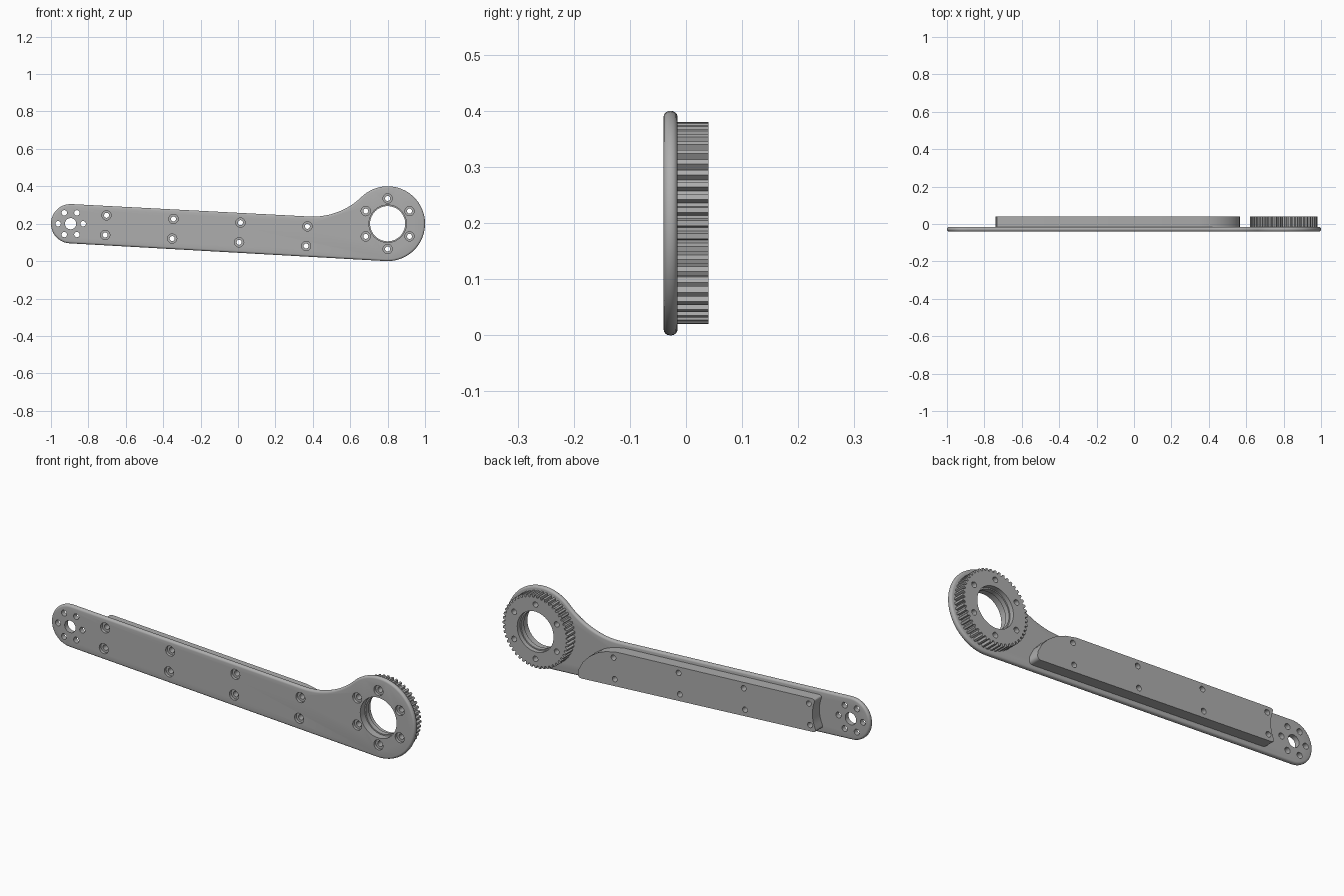
import bpy, bmesh
from math import sin, cos, pi, radians

if "Cube" in bpy.data.objects:
    bpy.data.objects.remove(bpy.data.objects["Cube"])

FRONT, SEAM, BACK = -0.04, -0.015, 0.04
HUB = (0.8, 0.2)
TIP = (-0.895, 0.2)

grey = bpy.data.materials.new("machined grey")
grey.use_nodes = True
colour = (0.42, 0.42, 0.42, 1)
grey.diffuse_color = colour
grey.node_tree.nodes["Principled BSDF"].inputs["Base Color"].default_value = colour


def arc(centre, r, start, end, n):
    """Points on an arc in the xz plane, angles in degrees."""
    angles = [radians(start + (end - start) * i / n) for i in range(n + 1)]
    return [(centre[0] + r * cos(a), centre[1] + r * sin(a)) for a in angles]


def make_object(name, bm):
    bmesh.ops.recalc_face_normals(bm, faces=bm.faces)
    mesh = bpy.data.meshes.new(name)
    bm.to_mesh(mesh)
    bm.free()
    mesh.materials.append(grey)
    obj = bpy.data.objects.new(name, mesh)
    bpy.context.collection.objects.link(obj)
    return obj


def prism(outline, y0, y1):
    """Extrude an xz outline along y."""
    bm = bmesh.new()
    face = bm.faces.new([bm.verts.new((x, y0, z)) for x, z in outline])
    new = bmesh.ops.extrude_face_region(bm, geom=[face])["geom"]
    moved = [v for v in new if isinstance(v, bmesh.types.BMVert)]
    bmesh.ops.translate(bm, verts=moved, vec=(0, y1 - y0, 0))
    bmesh.ops.recalc_face_normals(bm, faces=bm.faces)
    return bm


def is_depth_edge(e):
    return abs(e.verts[0].co.y - e.verts[1].co.y) > 0.001


def add_bore(bm, centre, steps, sides):
    """Closed stepped cylinder along y; steps are (radius, y)."""
    rings = []
    for r, y in steps:
        pts = arc(centre, r, 0, 360, sides)[:-1]
        rings.append([bm.verts.new((x, y, z)) for x, z in pts])
    for a, b in zip(rings, rings[1:]):
        for i in range(sides):
            j = (i + 1) % sides
            bm.faces.new((a[i], a[j], b[j], b[i]))
    bm.faces.new(rings[0])
    bm.faces.new(rings[-1])


# Arm plate: big hub, concave neck, tapered arm and round tip
outline = arc(HUB, 0.2, -93, 134, 48)
outline += arc((0.4, 0.613), 0.375, -46, -93, 16)
outline += arc(TIP, 0.105, 87, 267, 28)
bm = prism(outline, FRONT, SEAM)
rim = [e for e in bm.edges if not is_depth_edge(e)]
bmesh.ops.bevel(bm, geom=rim, offset=0.011, segments=4, profile=0.5, affect='EDGES')
arm_plate = make_object("arm_plate", bm)

# Stiffening pad on the back, scooped at the tip end and swept at the hub end
outline = [(0.57, 0.034), (0.563, 0.075), (0.54, 0.118), (0.505, 0.155),
           (0.46, 0.186), (0.41, 0.206), (0.35, 0.218)]
outline += arc(TIP, 0.172, 26, -31, 10)
bm = prism(outline, SEAM, BACK)
corners = [e for e in bm.edges if is_depth_edge(e) and e.calc_face_angle() > 0.7]
bmesh.ops.bevel(bm, geom=corners, offset=0.022, segments=5, profile=0.5, affect='EDGES')
stiffening_pad = make_object("stiffening_pad", bm)

# Toothed ring on the back of the hub
TEETH = 48
pitch = 360 / TEETH
outline = []
for i in range(TEETH):
    for r, part in ((0.168, -0.36), (0.18, -0.2), (0.18, 0.2), (0.168, 0.36)):
        outline += arc(HUB, r, (i + part) * pitch, 0, 1)[:1]
toothed_ring = make_object("toothed_ring", prism(outline, SEAM, BACK))

# Cutter holding every hole
bm = bmesh.new()
screw = [(0.025, -0.06), (0.025, -0.026), (0.0135, -0.026), (0.0135, 0.06)]
for i in range(4):
    for x, z in ((-0.703, 0.245), (-0.71, 0.14)):
        add_bore(bm, (x + 0.358 * i, z - 0.0197 * i), screw, 20)
for c in arc(HUB, 0.135, 30, 330, 5):
    add_bore(bm, c, screw, 20)
for c in arc(TIP, 0.067, 0, 300, 5):
    add_bore(bm, c, [(0.0145, -0.06), (0.0145, 0.06)], 20)
add_bore(bm, TIP, [(0.03, -0.06), (0.03, 0.06)], 28)
add_bore(bm, HUB, [(0.1, -0.06), (0.1, -0.005), (0.094, -0.005),
                   (0.094, 0.018), (0.1, 0.018), (0.1, 0.06)], 56)
cutter = make_object("hole_cutter", bm)
cutter.hide_render = True

# Cut the holes and shade
for obj in (arm_plate, stiffening_pad, toothed_ring):
    mod = obj.modifiers.new("holes", 'BOOLEAN')
    mod.operation = 'DIFFERENCE'
    mod.solver = 'EXACT'
    mod.object = cutter
    bpy.ops.object.select_all(action='DESELECT')
    obj.select_set(True)
    bpy.context.view_layer.objects.active = obj
    bpy.ops.object.modifier_apply(modifier=mod.name)
    bpy.ops.object.shade_smooth_by_angle(angle=radians(28))
bpy.data.objects.remove(cutter)
